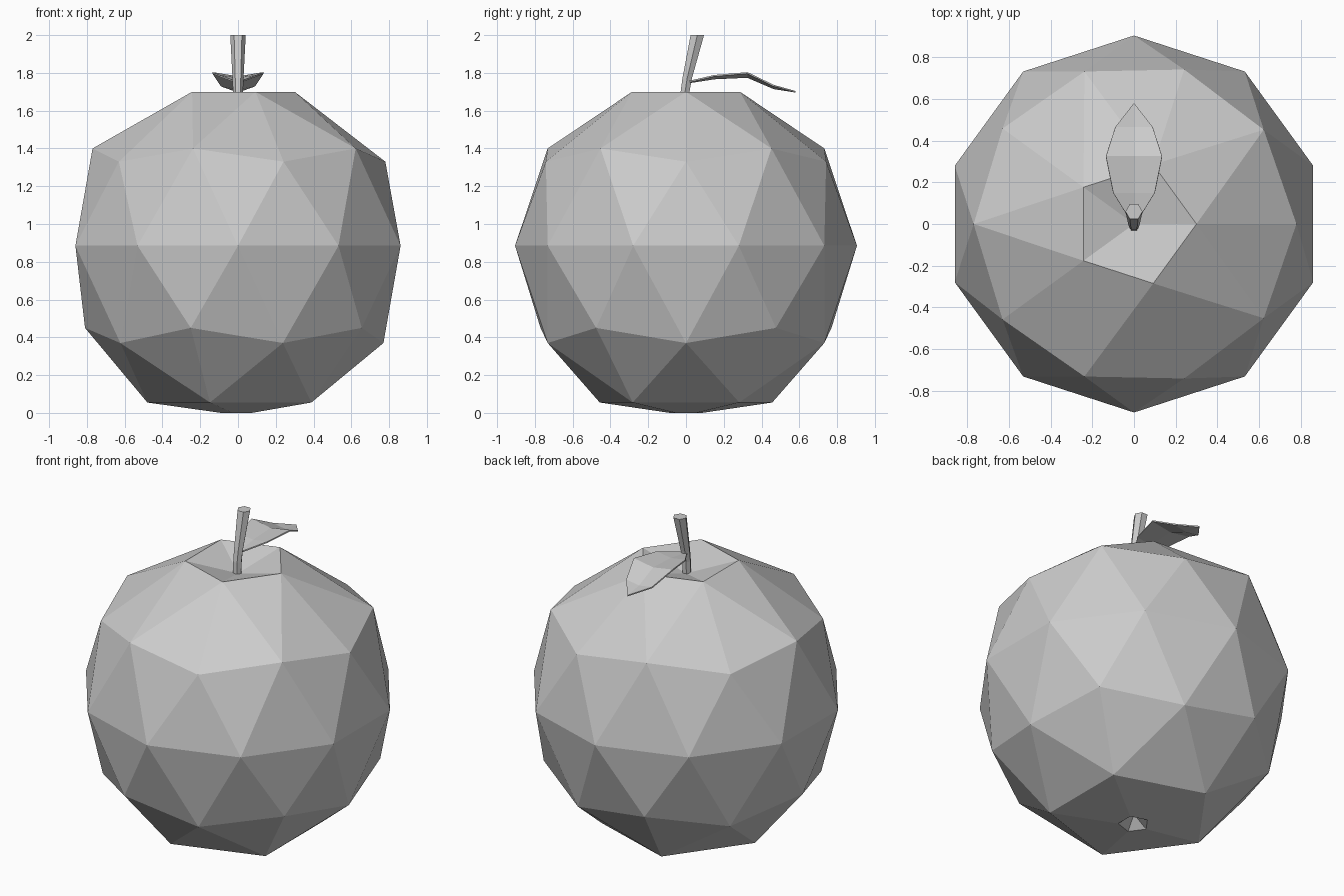
import bpy, bmesh
from math import pi, cos, sin, hypot

cube = bpy.data.objects.get("Cube")
if cube:
    bpy.data.objects.remove(cube, do_unlink=True)

grey = bpy.data.materials.new("plain_grey")
grey.use_nodes = True
grey.diffuse_color = (0.6, 0.6, 0.6, 1)
bsdf = next(n for n in grey.node_tree.nodes if n.type == 'BSDF_PRINCIPLED')
bsdf.inputs["Base Color"].default_value = grey.diffuse_color


def finish(bm, name):
    bmesh.ops.recalc_face_normals(bm, faces=bm.faces)
    mesh = bpy.data.meshes.new(name)
    bm.to_mesh(mesh)
    bm.free()
    mesh.materials.append(grey)
    obj = bpy.data.objects.new(name, mesh)
    bpy.context.collection.objects.link(obj)
    return obj


def place(v, radius, z):
    r = hypot(v.co.x, v.co.y)
    k = radius / r if r > 0.001 else 0
    v.co = (v.co.x * k, v.co.y * k, z)


# Fruit body: a faceted ball whose rings are moved to the fruit profile
# Each entry: unit-sphere height -> (radius, height)
profile = {
    1.0: (0, 1.62), 0.85: (0.30, 1.70), 0.526: (0.77, 1.40),
    0.447: (0.78, 1.33), 0.0: (0.905, 0.885), -0.447: (0.81, 0.45),
    -0.526: (0.77, 0.37), -0.85: (0.48, 0.055), -1.0: (0, 0.065),
}
bm = bmesh.new()
bmesh.ops.create_icosphere(bm, subdivisions=2, radius=1)
for v in bm.verts:
    place(v, *profile[min(profile, key=lambda h: abs(h - v.co.z))])

# Small hollow under the fruit
pole = min(bm.verts, key=lambda v: hypot(v.co.x, v.co.y) + v.co.z)
bmesh.ops.inset_region(bm, faces=list(pole.link_faces), thickness=0.1)
for edge in pole.link_edges:
    place(edge.other_vert(pole), 0.09, 0)
pole.co = (0, 0, 0.065)
finish(bm, "fruit_body")

# Stem: hexagonal tube that leans back and widens upward
bm = bmesh.new()
rings = []
for y, z, r in [(-0.008, 1.61, 0.027), (-0.005, 1.70, 0.027),
                (0.006, 1.77, 0.029), (0.06, 2.0, 0.041)]:
    rings.append([bm.verts.new((r * cos(i * pi / 3), y + r * sin(i * pi / 3), z))
                  for i in range(6)])
for a, b in zip(rings, rings[1:]):
    for i in range(6):
        j = (i + 1) % 6
        bm.faces.new((a[i], a[j], b[j], b[i]))
bm.faces.new(rings[0][::-1])
bm.faces.new(rings[-1])
finish(bm, "stem")

# Leaf: folded strip arching backward to a pointed tip
bm = bmesh.new()
rows = []
for y, w, mid, rim in [(0.02, 0.02, 1.75, 1.755), (0.15, 0.10, 1.77, 1.785),
                       (0.325, 0.135, 1.778, 1.80), (0.465, 0.09, 1.718, 1.732)]:
    rows.append([bm.verts.new(p) for p in ((-w, y, rim), (0, y, mid), (w, y, rim))])
for a, b in zip(rows, rows[1:]):
    for i in range(2):
        bm.faces.new((a[i], a[i + 1], b[i + 1], b[i]))
tip = bm.verts.new((0, 0.58, 1.70))
for i in range(2):
    bm.faces.new((rows[-1][i], rows[-1][i + 1], tip))
leaf = finish(bm, "leaf")
solid = leaf.modifiers.new("thickness", 'SOLIDIFY')
solid.thickness = 0.008
solid.offset = 0
